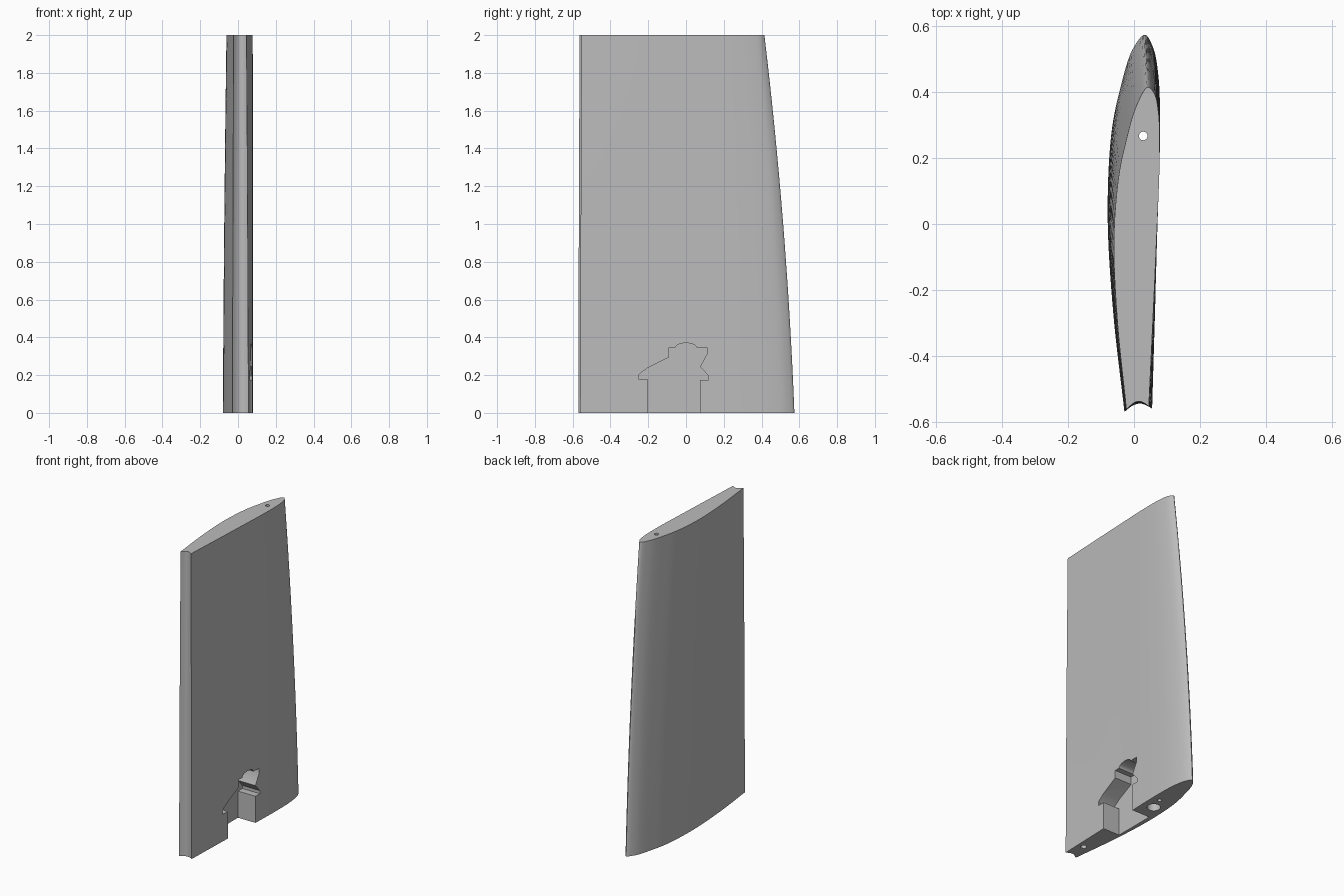
import bpy, bmesh, math
from mathutils import Vector

if "Cube" in bpy.data.objects:
    bpy.data.objects.remove(bpy.data.objects["Cube"])

grey = bpy.data.materials.new("light_grey")
grey.use_nodes = True
grey.diffuse_color = (0.5, 0.5, 0.5, 1)
grey.node_tree.nodes["Principled BSDF"].inputs["Base Color"].default_value = (0.5, 0.5, 0.5, 1)

# Airfoil outlines (x, y) from curved-side tail, round the nose, to flat-side tail
ROOT = [(-.029, -.57), (-.063, -.27), (-.08, .03), (-.068, .28), (-.042, .41), (-.004, .53),
        (.033, .574), (.058, .535), (.074, .45), (.079, .3), (.07, -.05), (.055, -.56)]
TIP = [(-.023, -.563), (-.05, -.3), (-.061, -.05), (-.047, .14), (-.027, .24), (.008, .36),
       (.042, .415), (.062, .395), (.074, .34), (.078, .22), (.066, -.1), (.045, -.553)]


def smooth(points, steps=8):
    """Catmull-Rom curve through the points, parameterised by distance."""
    p = [Vector(q) for q in points]
    p = [2 * p[0] - p[1]] + p + [2 * p[-1] - p[-2]]
    out = []
    for a, b, c, d in zip(p, p[1:], p[2:], p[3:]):
        k0, k1, k2 = [math.sqrt((v - u).length) for u, v in ((a, b), (b, c), (c, d))]
        m1 = k1 * ((b - a) / k0 - (c - a) / (k0 + k1) + (c - b) / k1)
        m2 = k1 * ((c - b) / k1 - (d - b) / (k1 + k2) + (d - c) / k2)
        for i in range(steps):
            t = i / steps
            out.append(b * (2*t**3 - 3*t**2 + 1) + m1 * (t**3 - 2*t**2 + t)
                       + c * (3*t**2 - 2*t**3) + m2 * (t**3 - t**2))
    return out + [Vector(points[-1])]


def section(points):
    """Smoothed outline closed by a hollow groove along the trailing edge."""
    out = smooth(points)
    a, b = out[-1], out[0]
    groove = [a.lerp(b, i / 8) + Vector((0, .02 * math.sin(math.pi * i / 8))) for i in range(1, 8)]
    return out + groove


def loft(name, rings):
    """Skin a stack of equal rings and cap both ends."""
    bm = bmesh.new()
    rows = [[bm.verts.new(co) for co in ring] for ring in rings]
    n = len(rows[0])
    for low, high in zip(rows, rows[1:]):
        for i in range(n):
            j = (i + 1) % n
            bm.faces.new((low[i], low[j], high[j], high[i]))
    bm.faces.new(rows[0])
    bm.faces.new(rows[-1])
    bmesh.ops.recalc_face_normals(bm, faces=bm.faces[:])
    mesh = bpy.data.meshes.new(name)
    bm.to_mesh(mesh)
    bm.free()
    mesh.materials.append(grey)
    ob = bpy.data.objects.new(name, mesh)
    bpy.context.collection.objects.link(ob)
    return ob


def hole(name, x, y, radius, z0, z1):
    circle = [(x + radius * math.cos(a), y + radius * math.sin(a))
              for a in (math.tau * i / 32 for i in range(32))]
    return loft(name, [[(u, v, z) for u, v in circle] for z in (z0, z1)])


# Tapered blade with a gently curved leading edge
root, tip = section(ROOT), section(TIP)
rings = []
for i in range(17):
    z = i / 8
    t = (z + z * z / 2) / 4
    rings.append([(*a.lerp(b, t), z) for a, b in zip(root, tip)])
blade = loft("blade", rings)

# Stepped pocket in the flat side, open at the bottom
dome = [(.055 * math.cos(a), .345 + .025 * math.sin(a))
        for a in (math.pi * i / 12 for i in range(13))]
pocket = ([(-.2, -.1), (.075, -.1), (.075, .175), (.12, .175), (.12, .195), (.075, .245),
           (.11, .31), (.11, .345)] + dome
          + [(-.09, .345), (-.09, .295), (-.2, .24), (-.235, .215), (-.25, .2), (-.25, .178), (-.2, .178)])
cutters = [loft("pocket_cutter", [[(x, y, z) for y, z in pocket] for x in (-.053, .2)])]

# Rod hole right through, and two blind sockets in the base
cutters += [hole("rod_hole_cutter", .028, .267, .013, -.1, 2.1),
            hole("large_socket_cutter", 0, .18, .04, -.1, .3),
            hole("small_socket_cutter", .018, -.44, .018, -.1, .3)]

bpy.ops.object.select_all(action='DESELECT')
blade.select_set(True)
bpy.context.view_layer.objects.active = blade
for cutter in cutters:
    cutter.hide_render = True
    mod = blade.modifiers.new(cutter.name, 'BOOLEAN')
    mod.operation = 'DIFFERENCE'
    mod.solver = 'EXACT'
    mod.object = cutter
    bpy.ops.object.modifier_apply(modifier=mod.name)
    bpy.data.objects.remove(cutter)
bpy.ops.object.shade_smooth_by_angle(angle=math.radians(30))
